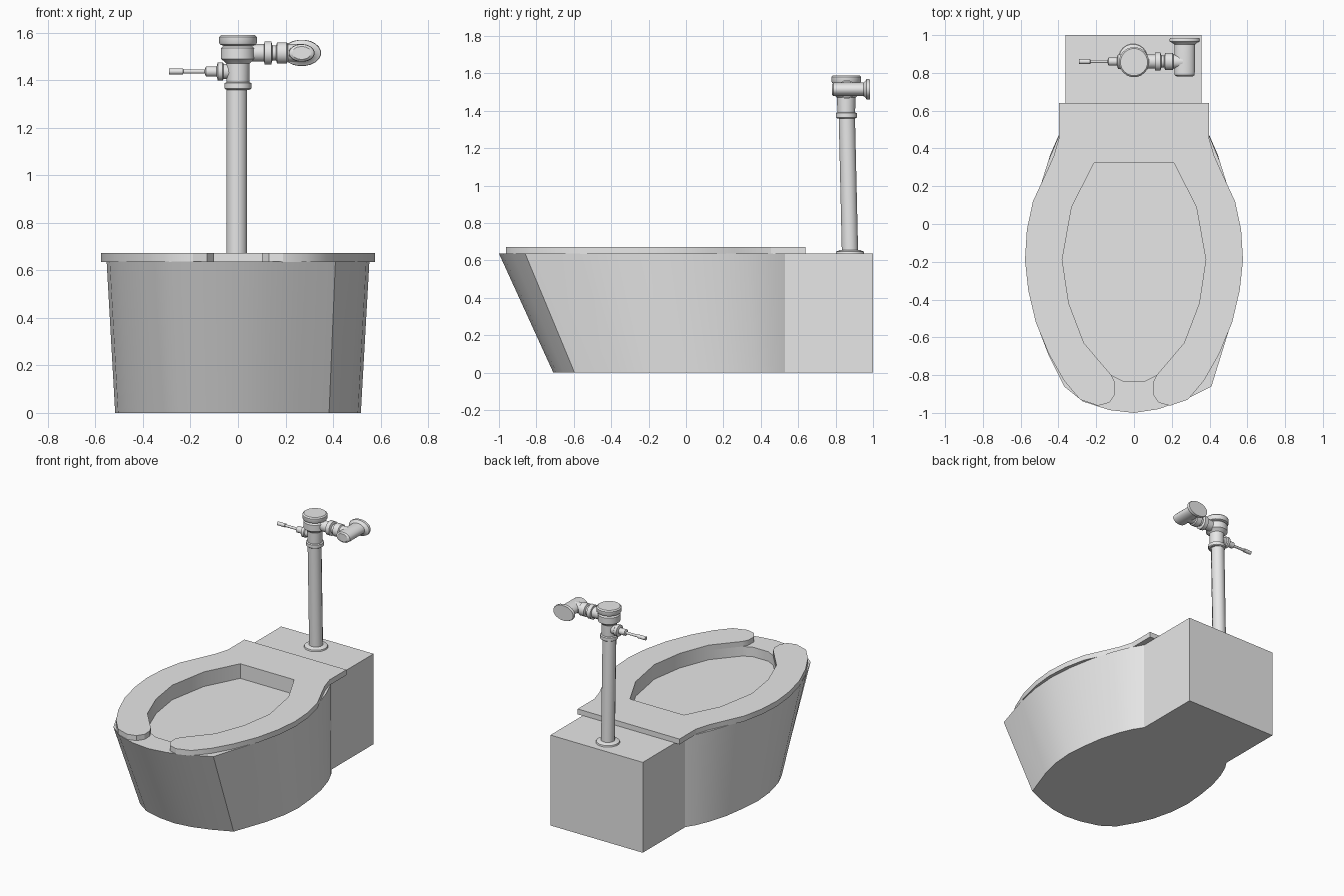
import bpy, bmesh, math
from mathutils import Matrix, Vector

cube = bpy.data.objects.get("Cube")
if cube:
    bpy.data.objects.remove(cube, do_unlink=True)

grey = bpy.data.materials.new("light_grey")
grey.use_nodes = True
grey.diffuse_color = (0.8, 0.8, 0.8, 1)
grey.node_tree.nodes["Principled BSDF"].inputs["Base Color"].default_value = (0.8, 0.8, 0.8, 1)
parts = []


def finish(name, bm):
    bmesh.ops.recalc_face_normals(bm, faces=bm.faces)
    mesh = bpy.data.meshes.new(name)
    bm.to_mesh(mesh)
    bm.free()
    mesh.materials.append(grey)
    obj = bpy.data.objects.new(name, mesh)
    bpy.context.collection.objects.link(obj)
    parts.append(obj)
    return obj


def ring(bm, outline, z):
    return [bm.verts.new((x, y, z)) for x, y in outline]


def bridge(bm, a, b):
    n = len(a)
    for i in range(n):
        j = (i + 1) % n
        bm.faces.new((a[i], a[j], b[j], b[i]))


def prism(name, outline, z0, z1):
    bm = bmesh.new()
    low, high = ring(bm, outline, z0), ring(bm, outline, z1)
    bridge(bm, low, high)
    bm.faces.new(low)
    bm.faces.new(high)
    return finish(name, bm)


def turned(name, profile, start, axis, sides=16, squash=(1, 1, 1)):
    """Solid of revolution: profile is (distance along axis, radius)."""
    turn = Vector((0, 0, 1)).rotation_difference(Vector(axis)).to_matrix().to_4x4()
    place = Matrix.Translation(start) @ Matrix.Diagonal((*squash, 1)) @ turn
    bm = bmesh.new()
    rings = []
    for h, r in profile:
        circle = [(r * math.cos(math.tau * (i + 0.5) / sides),
                   r * math.sin(math.tau * (i + 0.5) / sides)) for i in range(sides)]
        rings.append(ring(bm, circle, h))
    for a, b in zip(rings, rings[1:]):
        bridge(bm, a, b)
    bm.faces.new(rings[0])
    bm.faces.new(rings[-1])
    bm.transform(place)
    return finish(name, bm)


def mirrored(points):
    return [(-x, y) for x, y in points]


# Shared inner edge of seat opening and bowl recess, back to front
opening = [(0.21, 0.325), (0.33, 0.09), (0.38, -0.19), (0.345, -0.42),
           (0.265, -0.63), (0.12, -0.8)]

# Bowl: outline tapers inward and backward toward the floor
flank = [(0.36, 0.53), (0.405, 0.45), (0.455, 0.33), (0.505, 0.17), (0.54, -0.02),
         (0.553, -0.2), (0.54, -0.38), (0.5, -0.57)]
left_front = [(0.41, -0.86), (0.27, -0.93), (0.13, -0.98), (0, -1)]
right_front = [(-0.13, -0.985), (-0.27, -0.94), (-0.37, -0.86), (-0.45, -0.7)]
rim = flank + left_front + right_front + mirrored(flank)[::-1]
foot = [(x * (1 - 0.065 * min(1, (0.53 - y) / 0.5)), 0.53 + (y - 0.53) * 0.81)
        for x, y in rim]
recess = opening + [(0.06, -0.83), (-0.06, -0.83)] + mirrored(opening)[::-1]

bm = bmesh.new()
base, top = ring(bm, foot, 0), ring(bm, rim, 0.637)
lip, floor = ring(bm, recess, 0.637), ring(bm, recess, 0.57)
bridge(bm, base, top)
bridge(bm, lip, floor)
bm.faces.new(base)
bm.faces.new(floor)
edges = [bm.edges.get((loop[i - 1], loop[i])) for loop in (top, lip) for i in range(len(loop))]
bmesh.ops.triangle_fill(bm, edges=edges, use_beauty=True)
finish("bowl", bm)

# Rear block
prism("rear_block", [(-0.363, 0.53), (0.357, 0.53), (0.357, 1), (-0.363, 1)], 0, 0.637)

# Open-front seat: two halves and the plate behind them
seat_half = opening + [(0.1, -0.84), (0.1, -0.9), (0.13, -0.945), (0.19, -0.962),
                       (0.285, -0.93), (0.37, -0.83), (0.45, -0.69), (0.52, -0.52),
                       (0.56, -0.35), (0.577, -0.19), (0.567, -0.03), (0.535, 0.12),
                       (0.47, 0.26), (0.425, 0.36), (0.397, 0.455)]
prism("seat_left", seat_half, 0.635, 0.673)
prism("seat_right", mirrored(seat_half), 0.635, 0.673)
plate = [(0.21, 0.325), (0.397, 0.455), (0.397, 0.64)]
prism("seat_hinge_plate", plate + mirrored(plate)[::-1], 0.635, 0.673)

# Supply pipe, leaning slightly forward
foot_pt, head_pt = Vector((-0.005, 0.877, 0.637)), Vector((-0.005, 0.86, 1.37))
lean = head_pt - foot_pt
turned("pipe", [(0, 0.045), (lean.length, 0.045)], foot_pt, lean.normalized(), 12)
turned("pipe_flange", [(0, 0.077), (0.01, 0.075), (0.018, 0.055)], foot_pt, (0, 0, 1), 20)

# Valve body with stepped collars and cap
turned("valve_body", [(0, 0.05), (0.005, 0.057), (0.028, 0.057), (0.032, 0.048),
                      (0.11, 0.05), (0.12, 0.06), (0.13, 0.073), (0.175, 0.073),
                      (0.185, 0.062), (0.19, 0.076), (0.197, 0.08), (0.222, 0.08),
                      (0.23, 0.072)], (0, 0.857, 1.36), (0, 0, 1), 20)

# Flush lever
turned("lever", [(0, 0.033), (0.04, 0.033), (0.045, 0.04), (0.065, 0.04),
                 (0.07, 0.022), (0.115, 0.022), (0.12, 0.009), (0.21, 0.009),
                 (0.212, 0.013), (0.27, 0.013)], (-0.02, 0.86, 1.437), (-1, 0, 0), 12)

# Side outlet with union nut
turned("side_outlet", [(0, 0.038), (0.08, 0.038), (0.082, 0.05), (0.11, 0.05),
                       (0.115, 0.032), (0.13, 0.032), (0.135, 0.046), (0.175, 0.046),
                       (0.18, 0.038), (0.24, 0.038)], (0.03, 0.86, 1.515), (1, 0, 0), 12)

# Stop valve barrel and oval wall flange
turned("stop_valve", [(0, 0.04), (0.008, 0.053), (0.03, 0.055), (0.17, 0.055),
                      (0.18, 0.068), (0.185, 0.08), (0.195, 0.082), (0.205, 0.078)],
       (0.268, 0.78, 1.515), (0, 1, 0), 20, (1, 1, 0.68))

# Smooth curved walls, keep hard edges
bpy.ops.object.select_all(action="DESELECT")
for obj in parts:
    obj.select_set(True)
bpy.context.view_layer.objects.active = parts[0]
bpy.ops.object.shade_smooth_by_angle(angle=math.radians(32))
